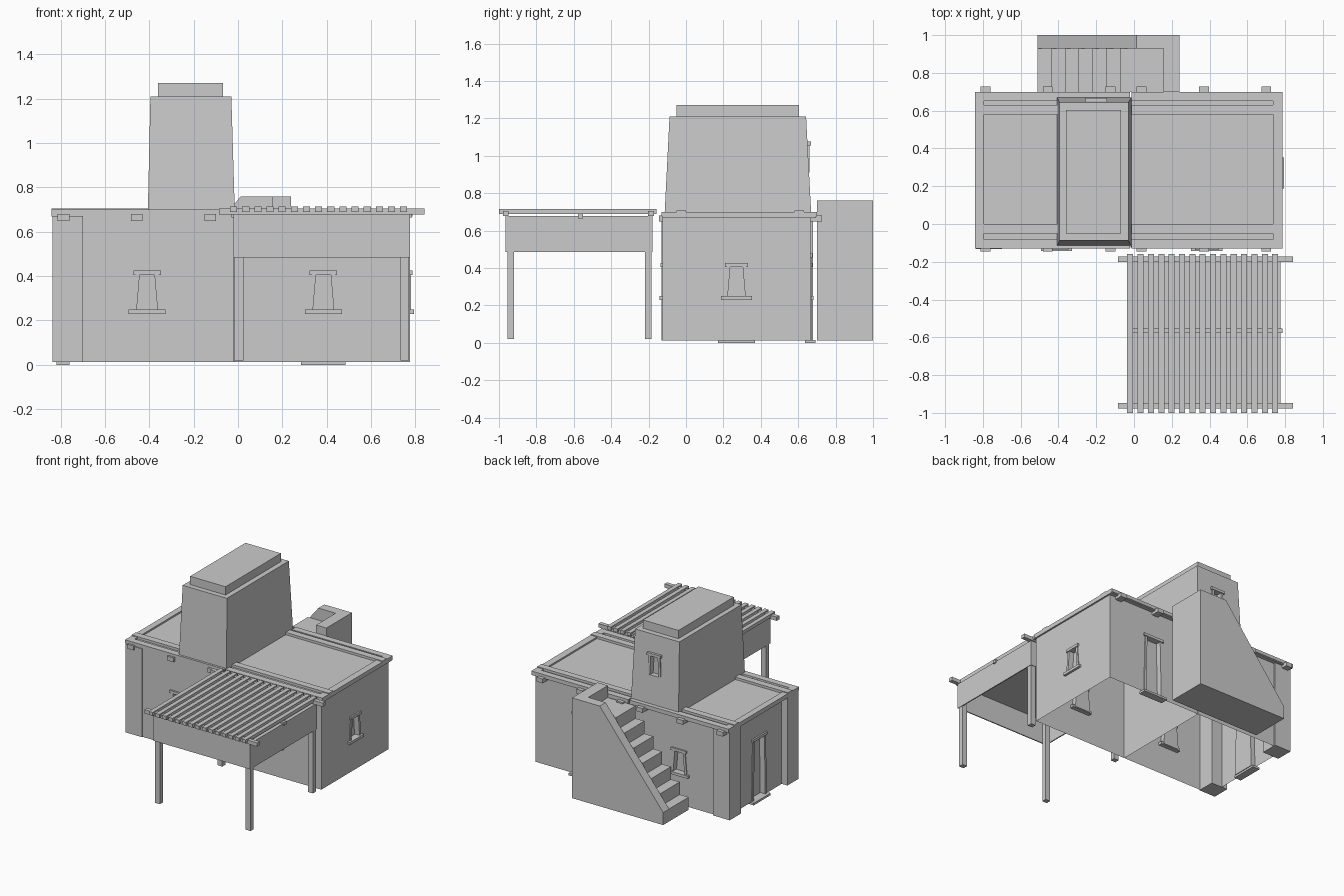
import bpy, bmesh, math
from mathutils import Matrix, Vector

if "Cube" in bpy.data.objects:
    bpy.data.objects.remove(bpy.data.objects["Cube"])


def make(name, bm):
    bmesh.ops.recalc_face_normals(bm, faces=bm.faces)
    me = bpy.data.meshes.new(name)
    bm.to_mesh(me)
    bm.free()
    ob = bpy.data.objects.new(name, me)
    bpy.context.collection.objects.link(ob)
    return ob


def prism(name, pts, y0, y1, origin=(0, 0, 0), angle=0):
    """Profile in x,z pushed along y, then turned about z and moved."""
    m = Matrix.Translation(Vector(origin)) @ Matrix.Rotation(math.radians(angle), 4, 'Z')
    bm = bmesh.new()
    a = [bm.verts.new(m @ Vector((x, y0, z))) for x, z in pts]
    b = [bm.verts.new(m @ Vector((x, y1, z))) for x, z in pts]
    bm.faces.new(a)
    bm.faces.new(b[::-1])
    n = len(pts)
    for i in range(n):
        bm.faces.new((a[i], b[i], b[(i + 1) % n], a[(i + 1) % n]))
    return make(name, bm)


def rect(x0, x1, z0, z1):
    return [(x0, z0), (x1, z0), (x1, z1), (x0, z1)]


def box(name, x0, x1, y0, y1, z0, z1, origin=(0, 0, 0), angle=0):
    return prism(name, rect(x0, x1, z0, z1), y0, y1, origin, angle)


def frustum(name, low, high, z0, z1):
    bm = bmesh.new()
    rings = []
    for (x0, x1, y0, y1), z in ((low, z0), (high, z1)):
        rings.append([bm.verts.new((x, y, z)) for x, y in
                      ((x0, y0), (x1, y0), (x1, y1), (x0, y1))])
    a, b = rings
    bm.faces.new(a)
    bm.faces.new(b)
    for i in range(4):
        j = (i + 1) % 4
        bm.faces.new((a[i], a[j], b[j], b[i]))
    return make(name, bm)


def cut(ob, cutter):
    mod = ob.modifiers.new("cut", 'BOOLEAN')
    mod.operation = 'DIFFERENCE'
    mod.solver = 'EXACT'
    mod.object = cutter
    dg = bpy.context.evaluated_depsgraph_get()
    me = bpy.data.meshes.new_from_object(ob.evaluated_get(dg))
    ob.modifiers.clear()
    ob.data = me
    bpy.data.objects.remove(cutter)


def opening(ob, label, origin, angle, wb, wt, z0, z1, frame=0.018, depth=0.035):
    """Tapered recess in a wall with jambs, lintel and sill; -y is outward."""
    cut(ob, prism("cutter", [(-wb, z0), (wb, z0), (wt, z1), (-wt, z1)],
                  -0.03, depth, origin, angle))
    for s in (-1, 1):
        prism(label + "_jamb", [(s * wb, z0), (s * (wb - frame), z0),
                                (s * (wt - frame), z1), (s * wt, z1)],
              -0.006, depth, origin, angle)
    box(label + "_lintel", -wt - 0.012, wt + 0.012, -0.012, depth, z1 - 0.014, z1 + 0.006, origin, angle)


def window(ob, origin, angle):
    opening(ob, "window", origin, angle, 0.066, 0.05, 0.235, 0.42)
    box("window_sill", -0.083, 0.083, -0.018, 0.03, 0.23, 0.25, origin, angle)


def door(ob, origin, angle):
    opening(ob, "door", origin, angle, 0.085, 0.075, 0.015, 0.47)
    box("door_step", -0.1, 0.1, -0.028, 0.03, 0.0, 0.016, origin, angle)


def open_bottom(ob):
    bm = bmesh.new()
    bm.from_mesh(ob.data)
    low = min(v.co.z for v in bm.verts)
    bmesh.ops.delete(bm, geom=[f for f in bm.faces
                               if all(v.co.z < low + 1e-4 for v in f.verts)], context='FACES')
    bm.to_mesh(ob.data)
    bm.free()


# House shells, open underneath
left = box("left_room", -0.79, -0.018, -0.125, 0.665, 0.012, 0.67)
window(left, (-0.41, -0.125, 0), 0)
window(left, (-0.41, 0.665, 0), 180)
door(left, (-0.79, 0.27, 0), -90)
right = box("right_room", -0.015, 0.775, -0.125, 0.665, 0.012, 0.67)
window(right, (0.385, -0.125, 0), 0)
window(right, (0.775, 0.27, 0), 90)
door(right, (0.385, 0.665, 0), 180)
open_bottom(left)
open_bottom(right)

# Corner piers on the left end
for y0, y1 in ((-0.132, 0.0), (0.55, 0.68)):
    box("corner_pier", -0.837, -0.70, y0, y1, 0.012, 0.67)

# Roofs: slab, raised edge strips and inner battens, projecting beams
for x0, x1, e0, e1 in ((-0.842, -0.022, -0.842, -0.795), (-0.013, 0.787, 0.735, 0.787)):
    box("roof_slab", x0, x1, -0.125, 0.695, 0.668, 0.688)
    for y0, y1 in ((-0.13, -0.082), (-0.05, 0.0), (0.58, 0.63), (0.652, 0.70)):
        top = 0.70 if y0 in (-0.13, 0.652) else 0.706
        box("roof_edge_strip", x0, x1, y0, y1, 0.675, top)
    box("roof_end_strip", e0, e1, -0.082, 0.652, 0.675, 0.70)
for x in (-0.787, -0.457, -0.125, 0.04, 0.37, 0.70):
    box("roof_beam", x - 0.026, x + 0.026, -0.145, 0.727, 0.648, 0.68)

# Tower with cap
tower = frustum("tower", (-0.407, -0.014, -0.115, 0.67), (-0.395, -0.03, -0.088, 0.642), 0.675, 1.21)
opening(tower, "tower_window", (-0.2, 0.655, 0), 180, 0.055, 0.045, 0.91, 1.07)
box("tower_cap", -0.36, -0.068, -0.05, 0.603, 1.205, 1.272)

# Outside stairs at the back
run, rise, n = 0.073, 0.094, 7
steps = [(0.16, 0.012), (-0.512, 0.012)]
for i in range(n):
    z = 0.012 + rise * (i + 1)
    steps += [(-0.512 + run * i, z), (-0.512 + run * (i + 1), z)]
steps[-1] = (0.16, steps[-1][1])
prism("stair_steps", steps, 0.70, 0.93)
prism("stair_outer_wall", [(-0.512, 0.012), (0.24, 0.012), (0.24, 0.76), (0.012, 0.76), (-0.512, 0.105)],
      0.93, 1.0)
box("stair_end_wall", 0.155, 0.24, 0.70, 0.93, 0.012, 0.76)

# Pergola: posts, side panels, ceiling, beams and slats
for x in (-0.016, 0.732):
    for y in (-0.955, -0.22):
        box("pergola_post", x, x + 0.04, y, y + 0.036, 0.02, 0.67)
for y in (-0.965, -0.188):
    box("pergola_long_panel", -0.02, 0.776, y, y + 0.008, 0.485, 0.675)
for x in (-0.02, 0.768):
    box("pergola_side_panel", x, x + 0.008, -0.957, -0.188, 0.485, 0.675)
box("pergola_ceiling", -0.02, 0.776, -0.965, -0.18, 0.665, 0.677)
for y in (-0.978, -0.202):
    box("pergola_beam", -0.085, 0.842, y, y + 0.03, 0.677, 0.705)
box("pergola_middle_beam", -0.03, 0.785, -0.578, -0.552, 0.665, 0.69)
for i in range(15):
    x = -0.02 + i * 0.0548
    box("pergola_slat", x - 0.016, x + 0.016, -1.0, -0.158, 0.688, 0.714)
